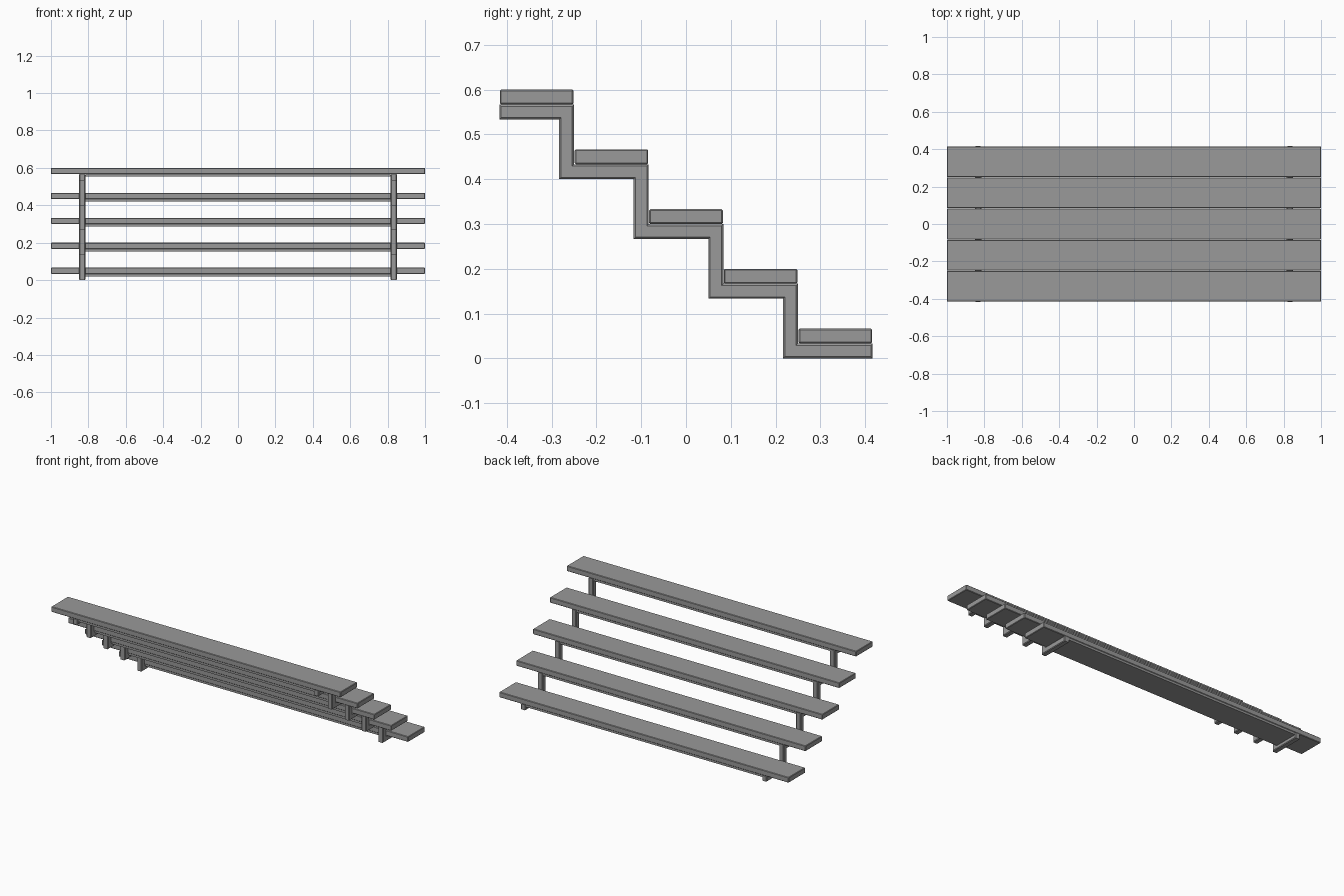
import bpy
import bmesh

STEPS = 5
DEPTH = 1 / 6        # run of one step
RISE = 2 / 15        # height of one step
THICK = 1 / 30       # thickness of boards and beams
BACK = 2.5 * DEPTH   # y of the lowest, rearmost edge
BEAM_X = 5 / 6       # centre line of each stringer

old = bpy.data.objects.get("Cube")
if old:
    bpy.data.objects.remove(old, do_unlink=True)

grey = bpy.data.materials.new("grey")
grey.use_nodes = True
colour = (0.32, 0.32, 0.32, 1)
grey.diffuse_color = colour
grey.node_tree.nodes["Principled BSDF"].inputs["Base Color"].default_value = colour


def finish(name, bm):
    bmesh.ops.recalc_face_normals(bm, faces=bm.faces)
    mesh = bpy.data.meshes.new(name)
    bm.to_mesh(mesh)
    bm.free()
    mesh.materials.append(grey)
    obj = bpy.data.objects.new(name, mesh)
    bpy.context.collection.objects.link(obj)
    return obj


def board(name, half_x, y0, y1, z0, z1, bevel):
    bm = bmesh.new()
    bmesh.ops.create_cube(bm, size=1)
    for v in bm.verts:
        v.co.x *= 2 * half_x
        v.co.y = y0 if v.co.y < 0 else y1
        v.co.z = z0 if v.co.z < 0 else z1
    if bevel:
        bmesh.ops.bevel(bm, geom=list(bm.edges), offset=bevel, segments=1,
                        affect='EDGES')
    return finish(name, bm)


def stringer(name, x):
    # Zigzag outline: up along the tread side, then back down the underside
    upper, lower = [], []
    for i in range(STEPS):
        y, z = BACK - i * DEPTH, i * RISE
        last = i == STEPS - 1
        upper += [(y, z + THICK), (y - DEPTH, z + THICK)]
        lower += [(y, z) if i == 0 else (y - THICK, z),
                  (y - DEPTH - (0 if last else THICK), z)]
    outline = upper + lower[::-1]
    bm = bmesh.new()
    verts = [bm.verts.new((x - THICK / 2, y, z)) for y, z in outline]
    face = bm.faces.new(verts)
    moved = bmesh.ops.extrude_face_region(bm, geom=[face])["geom"]
    bmesh.ops.translate(bm, vec=(THICK, 0, 0),
                        verts=[g for g in moved if isinstance(g, bmesh.types.BMVert)])
    # Soften the outline edges on both sides
    rims = [e for e in bm.edges
            if abs(e.verts[0].co.x - e.verts[1].co.x) < THICK / 2]
    bmesh.ops.bevel(bm, geom=rims, offset=0.004, segments=1, affect='EDGES')
    return finish(name, bm)


# Two stepped supports
stringer("left_stringer", BEAM_X)
stringer("right_stringer", -BEAM_X)

# Treads, each with a thin stiffening panel between the supports
for i in range(STEPS):
    y1 = BACK - i * DEPTH
    y0 = y1 - DEPTH
    z = i * RISE + THICK
    board(f"tread_{i + 1}", 1, y0 + 0.001, y1 - 0.001, z, z + THICK, 0.003)
    board(f"under_panel_{i + 1}", BEAM_X - THICK / 2, y0 + 0.004, y1 - 0.004,
          z - 0.013, z, 0)
